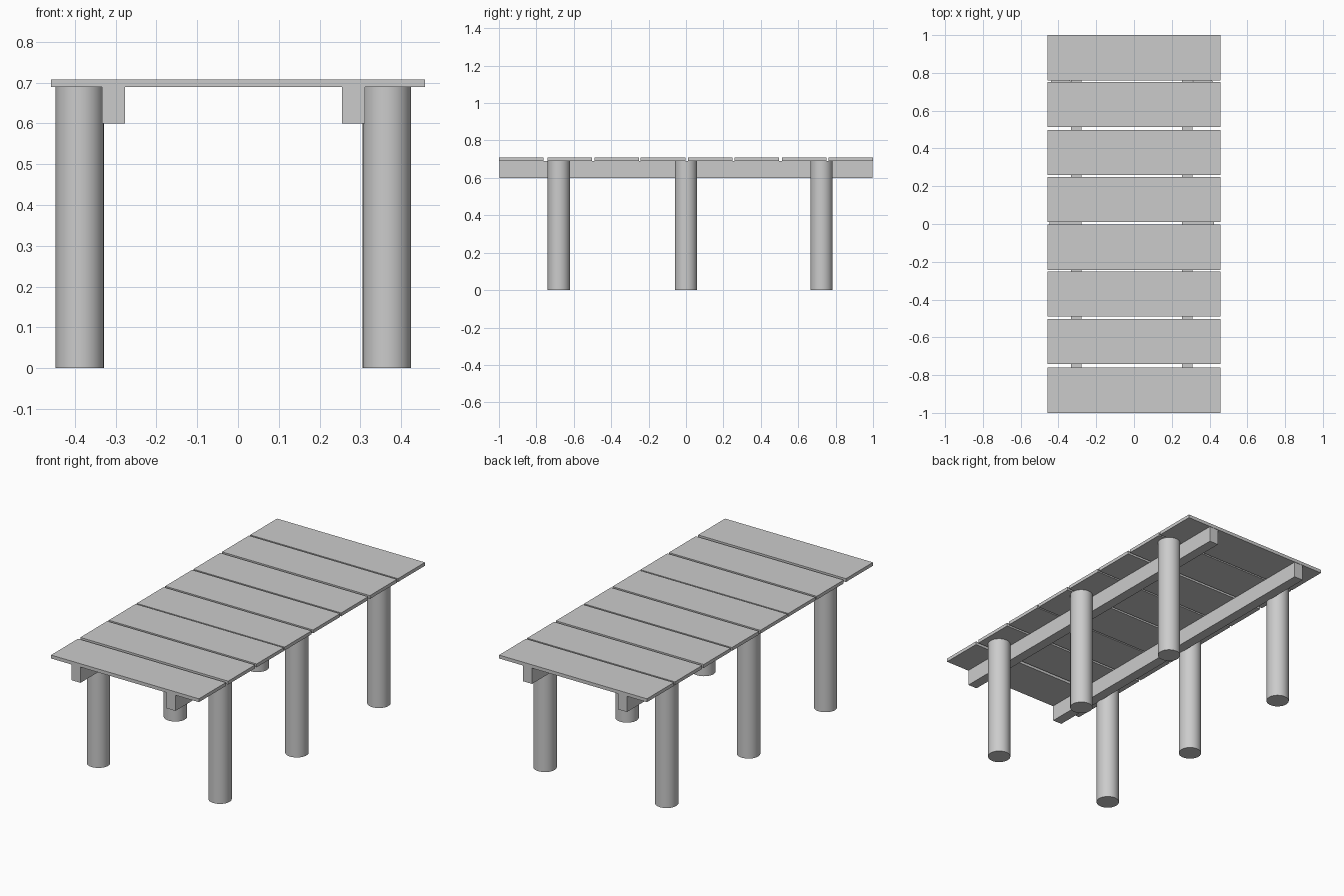
import bpy

cube = bpy.data.objects.get("Cube")
if cube:
    bpy.data.objects.remove(cube, do_unlink=True)

# One weathered grey for the whole dock
grey = bpy.data.materials.new("weathered grey")
grey.use_nodes = True
COLOR = (0.6, 0.6, 0.6, 1)
grey.diffuse_color = COLOR
grey.node_tree.nodes["Principled BSDF"].inputs["Base Color"].default_value = COLOR

DECK_BOTTOM, DECK_TOP = 0.689, 0.708


def box(name, x0, x1, y0, y1, z0, z1):
    bpy.ops.mesh.primitive_cube_add(
        size=1, location=((x0 + x1) / 2, (y0 + y1) / 2, (z0 + z1) / 2))
    ob = bpy.context.object
    ob.name = name
    ob.scale = (x1 - x0, y1 - y0, z1 - z0)
    bpy.ops.object.transform_apply(location=False, rotation=False, scale=True)
    ob.data.materials.append(grey)


def post(name, x, y):
    bpy.ops.mesh.primitive_cylinder_add(
        vertices=32, radius=0.0595, depth=DECK_BOTTOM, location=(x, y, DECK_BOTTOM / 2))
    ob = bpy.context.object
    ob.name = name
    ob.data.materials.append(grey)
    bpy.ops.object.shade_smooth_by_angle()


# Deck planks, laid with slightly uneven gaps
HALF = 0.1195
for i, y in enumerate((-0.8805, -0.622, -0.37, -0.123, 0.129, 0.378, 0.632, 0.8805)):
    box(f"deck_plank_{i + 1}", -0.458, 0.458, y - HALF, y + HALF, DECK_BOTTOM, DECK_TOP)

# Long beams under the deck, inside the posts
for side, x in (("right", -0.305), ("left", 0.283)):
    box(f"{side}_beam", x - 0.028, x + 0.028, -0.998, 0.998, 0.6, DECK_BOTTOM)

# Round posts, three on each side
for side, x in (("right", -0.388), ("left", 0.365)):
    for place, y in (("front", -0.68), ("middle", 0.0), ("back", 0.725)):
        post(f"{place}_{side}_post", x, y)
